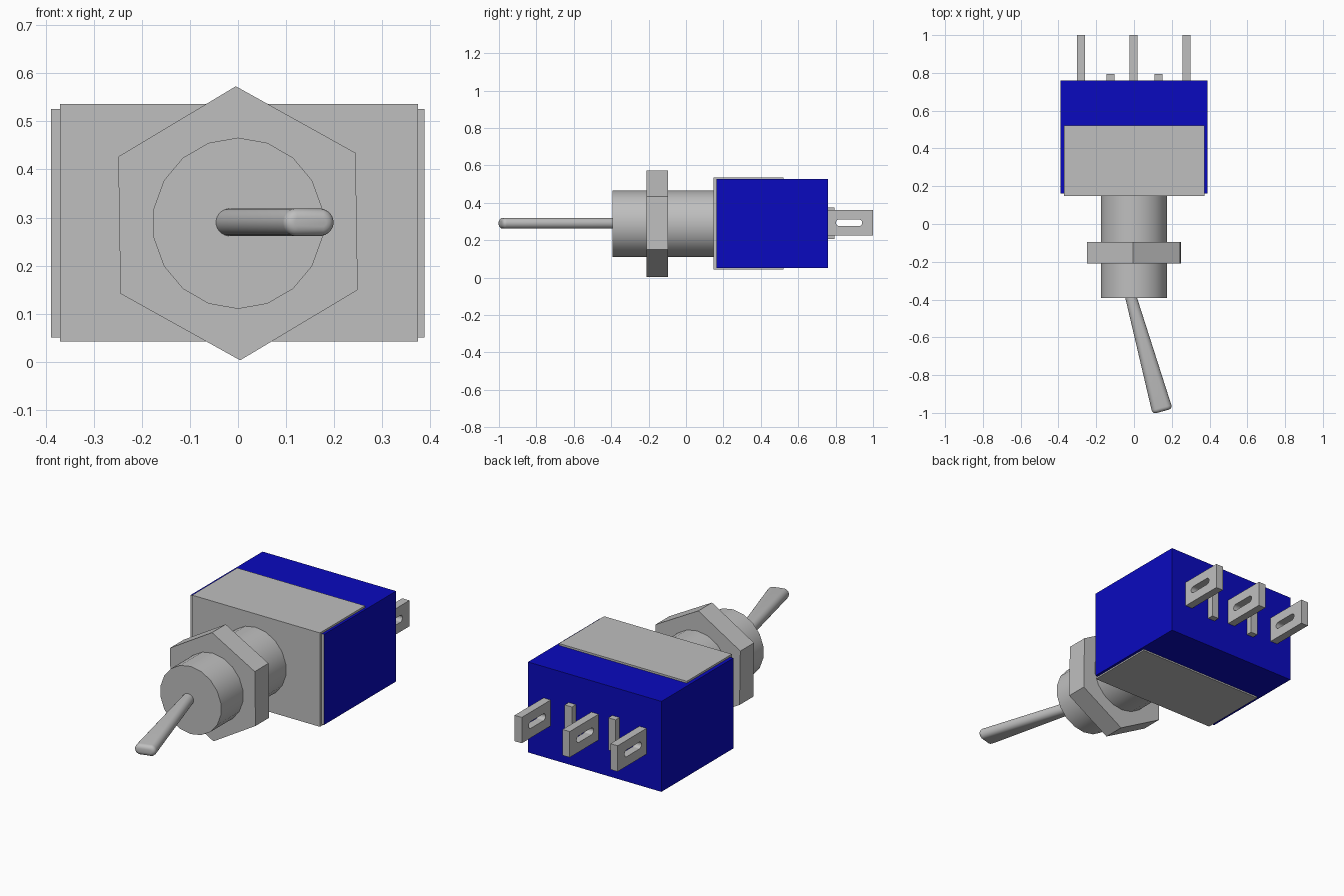
import bpy, bmesh, math
from mathutils import Matrix, Vector

if "Cube" in bpy.data.objects:
    bpy.data.objects.remove(bpy.data.objects["Cube"])

AXIS_Z = 0.288


def material(name, colour):
    m = bpy.data.materials.new(name)
    m.use_nodes = True
    m.diffuse_color = colour
    m.node_tree.nodes["Principled BSDF"].inputs["Base Color"].default_value = colour
    return m


metal = material("grey metal", (0.52, 0.52, 0.52, 1))
blue = material("blue plastic", (0.003, 0.003, 0.52, 1))


def finish(name, bm, mats, smooth=False):
    bmesh.ops.recalc_face_normals(bm, faces=bm.faces)
    mesh = bpy.data.meshes.new(name)
    bm.to_mesh(mesh)
    bm.free()
    ob = bpy.data.objects.new(name, mesh)
    bpy.context.collection.objects.link(ob)
    for m in mats:
        mesh.materials.append(m)
    if smooth:
        bpy.ops.object.select_all(action="DESELECT")
        ob.select_set(True)
        bpy.context.view_layer.objects.active = ob
        bpy.ops.object.shade_smooth_by_angle(angle=math.radians(40))
    return ob


def box(name, x, y, z, mats=(metal,), front=None):
    bm = bmesh.new()
    bmesh.ops.create_cube(bm, size=1)
    for v in bm.verts:
        v.co = [lo + (c + 0.5) * (hi - lo) for c, (lo, hi) in zip(v.co, (x, y, z))]
    bm.normal_update()
    if front is not None:
        for f in bm.faces:
            if f.normal.y < -0.9:
                f.material_index = front
    return finish(name, bm, mats)


def prism(name, sides, radius, y0, y1, turn=0, smooth=False):
    # Regular prism along y with a corner pointing up
    bm = bmesh.new()
    rings = []
    for y in (y0, y1):
        angles = [math.tau * i / sides + turn for i in range(sides)]
        rings.append([bm.verts.new((radius * math.sin(a), y, AXIS_Z + radius * math.cos(a)))
                      for a in angles])
    skin(bm, rings)
    return finish(name, bm, (metal,), smooth)


def skin(bm, rings):
    # Join successive rings with quads and cap both ends
    for a, b in zip(rings, rings[1:]):
        for i in range(len(a)):
            j = (i + 1) % len(a)
            bm.faces.new((a[i], a[j], b[j], b[i]))
    bm.faces.new(rings[0])
    bm.faces.new(rings[-1])


# Housing with a metal front, wrapped by a U-shaped bracket
box("housing", (-0.389, 0.388), (0.162, 0.76), (0.05, 0.526), (blue, metal), 1)
box("bracket_front", (-0.37, 0.374), (0.147, 0.163), (0.042, 0.536))
box("bracket_top", (-0.37, 0.374), (0.147, 0.522), (0.525, 0.536))
box("bracket_bottom", (-0.37, 0.374), (0.147, 0.522), (0.042, 0.051))

# Threaded bushing and hexagonal nut
prism("bushing", 18, 0.178, -0.393, 0.15, smooth=True)
prism("nut", 6, 0.285, -0.21, -0.096, turn=math.radians(-0.9))


# Lever: round at the pivot, widening to a flat paddle with a rounded tip
def lever():
    bm = bmesh.new()
    start, end = Vector((-0.017, -0.385, 0.29)), Vector((0.151, -0.992, 0.29))
    along = (end - start).normalized()
    across = Vector((-along.y, along.x, 0))
    length = (end - start).length
    edge = 0.02
    stations = [(0, 0)]
    for i in range(5):
        a = math.pi / 2 * i / 4
        stations.append((length - edge * (1 - math.sin(a)), edge * (1 - math.cos(a))))
    rings = []
    for d, inset in stations:
        width = 0.03 + 0.025 * d / length
        radius = 0.0285 - inset
        flat = width - 0.0285
        ring = []
        for i in range(24):
            a = math.tau * (i + 0.5) / 24
            c = math.cos(a)
            p = start + along * d + across * (radius * c + math.copysign(flat, c))
            ring.append(bm.verts.new(p + Vector((0, 0, radius * math.sin(a)))))
        rings.append(ring)
    skin(bm, rings)
    finish("lever", bm, (metal,), True)


lever()


# Solder lugs: flat tabs with a slotted hole
def lug(name, x):
    bm = bmesh.new()
    cy, cz = 0.872, 0.293
    n = 24
    sides = []
    for dx in (-0.021, 0.021):
        outer, inner = [], []
        for i in range(n):
            a = math.tau * (i + 0.5) / n
            c, s = math.cos(a), math.sin(a)
            slot = Vector((x + dx, cy + 0.018 * c + math.copysign(0.052, c), cz + 0.018 * s))
            inner.append(bm.verts.new(slot))
        corners = [bm.verts.new((x + dx, y, cz + z)) for y, z in
                   ((1.0, 0.068), (0.755, 0.068), (0.755, -0.068), (1.0, -0.068))]
        q = n // 4
        for k in range(4):
            # Fan each quarter of the slot to its corner, then bridge to the next
            for i in range(k * q, k * q + q - 1):
                bm.faces.new((inner[i], inner[i + 1], corners[k]))
            i = k * q + q - 1
            bm.faces.new((inner[i], inner[(i + 1) % n], corners[(k + 1) % 4], corners[k]))
        sides.append((inner, corners))
    for a, b in zip(*sides):
        for i in range(len(a)):
            j = (i + 1) % len(a)
            bm.faces.new((a[i], a[j], b[j], b[i]))
    finish(name, bm, (metal,))


for side, x in (("right", -0.281), ("middle", -0.002), ("left", 0.277)):
    lug("lug_" + side, x)

# Short ribs between the lugs
for side, x in (("right", -0.124), ("left", 0.13)):
    box("rib_" + side, (x - 0.021, x + 0.021), (0.755, 0.793), (0.206, 0.376))
